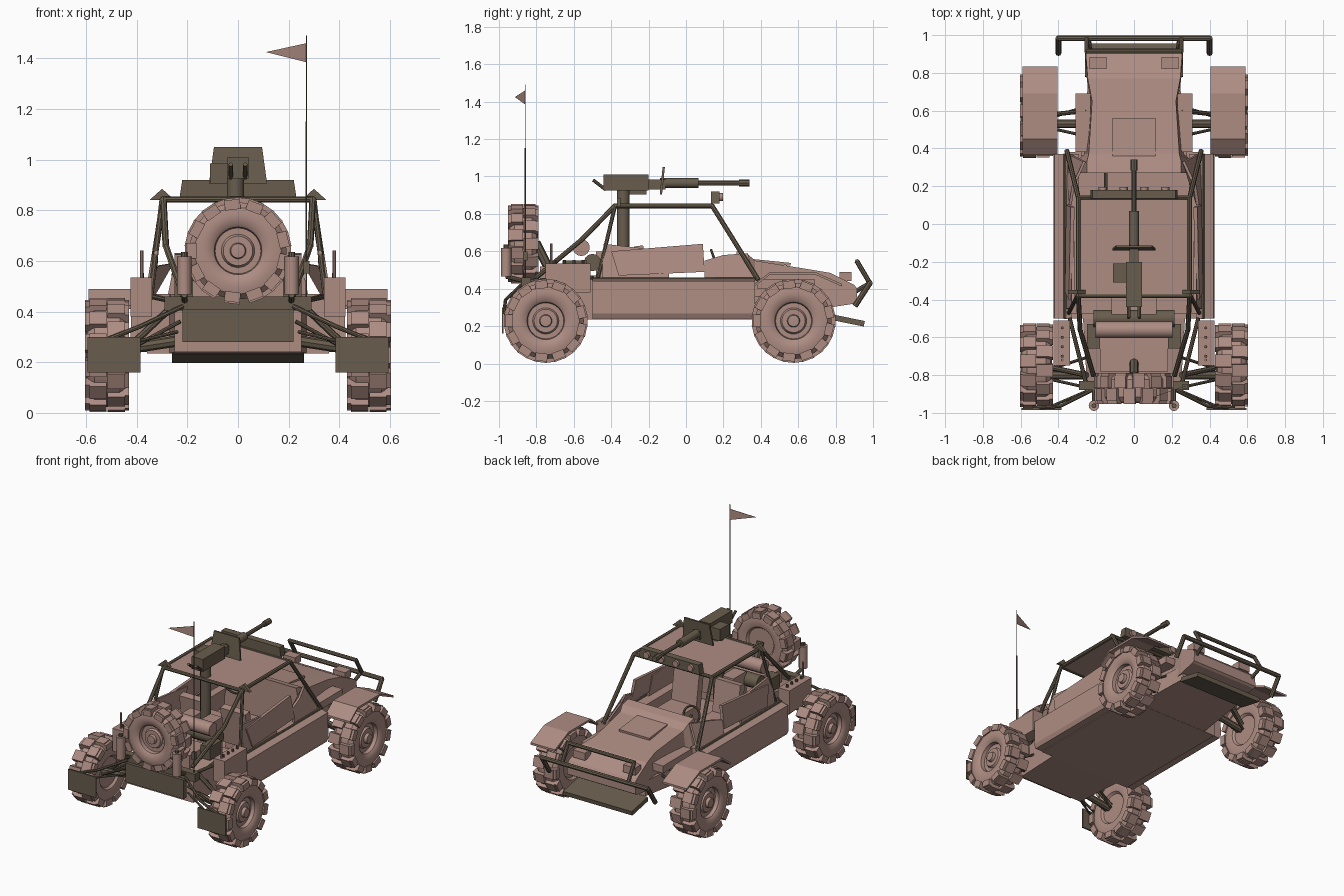
import bpy, bmesh, math
from mathutils import Vector, Matrix

if "Cube" in bpy.data.objects:
    bpy.data.objects.remove(bpy.data.objects["Cube"])


def material(name, col):
    m = bpy.data.materials.new(name)
    m.diffuse_color = (*col, 1)
    m.use_nodes = True
    m.node_tree.nodes["Principled BSDF"].inputs["Base Color"].default_value = m.diffuse_color
    return m


TAN = material("dusty_tan", (0.42, 0.265, 0.225))
OLIVE = material("dark_olive", (0.14, 0.11, 0.075))


def finish(name, bm, mat, smooth=False):
    bmesh.ops.recalc_face_normals(bm, faces=bm.faces)
    me = bpy.data.meshes.new(name)
    bm.to_mesh(me)
    bm.free()
    me.materials.append(mat)
    ob = bpy.data.objects.new(name, me)
    bpy.context.collection.objects.link(ob)
    if smooth:
        bpy.ops.object.select_all(action='DESELECT')
        ob.select_set(True)
        bpy.context.view_layer.objects.active = ob
        bpy.ops.object.shade_smooth_by_angle(angle=math.radians(35))
    return ob


def box(name, lo, hi, mat, rx=0.0):
    """Box between two corners, tilted about x through its centre."""
    lo, hi = Vector(lo), Vector(hi)
    bm = bmesh.new()
    bmesh.ops.create_cube(bm, size=1, matrix=Matrix.Translation((lo + hi) / 2)
                          @ Matrix.Rotation(rx, 4, 'X') @ Matrix.Diagonal((*(hi - lo), 1)))
    return finish(name, bm, mat)


def box_pair(name, lo, hi, mat, rx=0.0):
    box(name + "_right", lo, hi, mat, rx)
    box(name + "_left", (-hi[0], lo[1], lo[2]), (-lo[0], hi[1], hi[2]), mat, rx)


def tube(name, pts, r, mat, sides=8):
    """Straight capped tubes following a path."""
    bm = bmesh.new()
    for a, b in zip(pts, pts[1:]):
        a, b = Vector(a), Vector(b)
        d = b - a
        mx = Matrix.Translation((a + b) / 2) @ d.to_track_quat('Z', 'Y').to_matrix().to_4x4()
        bmesh.ops.create_cone(bm, cap_ends=True, segments=sides, radius1=r, radius2=r,
                              depth=d.length + r * 0.6, matrix=mx)
    return finish(name, bm, mat, sides > 6)


def tube_pair(name, pts, r, mat, sides=8):
    tube(name + "_right", pts, r, mat, sides)
    tube(name + "_left", [(-x, y, z) for x, y, z in pts], r, mat, sides)


def loft(name, sections, mat):
    """Sections are (y, z bottom, z top, half width bottom, half width top)."""
    bm = bmesh.new()
    rings = [[bm.verts.new(p) for p in ((-b, y, z0), (b, y, z0), (t, y, z1), (-t, y, z1))]
             for y, z0, z1, b, t in sections]
    for p, q in zip(rings, rings[1:]):
        for i in range(4):
            j = (i + 1) % 4
            bm.faces.new((p[i], p[j], q[j], q[i]))
    bm.faces.new(rings[0])
    bm.faces.new(rings[-1])
    return finish(name, bm, mat)


def prism(name, pts, offset, mat):
    """Flat polygon pushed along an offset."""
    bm = bmesh.new()
    f = bm.faces.new([bm.verts.new(p) for p in pts])
    g = bmesh.ops.extrude_face_region(bm, geom=[f])
    bmesh.ops.translate(bm, vec=offset, verts=[v for v in g['geom'] if isinstance(v, bmesh.types.BMVert)])
    return finish(name, bm, mat)


def prism_pair(name, pts, offset, mat):
    prism(name + "_right", pts, offset, mat)
    prism(name + "_left", [(-x, y, z) for x, y, z in pts], (-offset[0], offset[1], offset[2]), mat)


# Wheels: turned tyre and hub plus staggered tread lugs
def wheel(name, loc, rot=0.0, scale=1.0):
    prof = [(-.06, 0), (-.06, .10), (-.075, .112), (-.084, .15), (-.076, .182), (-.05, .204),
            (.05, .204), (.076, .182), (.084, .15), (.075, .112), (.065, .10), (.04, .096),
            (.04, .07), (.055, .062), (.055, .034), (.075, .03), (.078, 0)]
    place = Matrix.Translation(loc) @ Matrix.Rotation(rot, 4, 'Z') @ Matrix.Scale(scale, 4)
    bm = bmesh.new()
    vs = [bm.verts.new((x, 0, r)) for x, r in prof]
    es = [bm.edges.new(e) for e in zip(vs, vs[1:])]
    bmesh.ops.spin(bm, geom=vs + es, cent=(0, 0, 0), axis=(1, 0, 0), angle=math.tau, steps=32)
    bmesh.ops.remove_doubles(bm, verts=bm.verts, dist=1e-4)
    bm.transform(place)
    finish(name, bm, TAN, True)
    bm = bmesh.new()
    n = 13
    for s in (-1, 1):
        for k in range(n):
            turn = Matrix.Rotation((k + (0.25 if s > 0 else -0.25)) * math.tau / n, 4, 'X')
            for c, size in (((s * .036, 0, .209), (.068, .066, .028)),
                            ((s * .074, 0, .195), (.026, .066, .042))):
                bmesh.ops.create_cube(bm, size=1, matrix=turn @ Matrix.Translation(c)
                                      @ Matrix.Diagonal((*size, 1)))
    bm.transform(place)
    finish(name + "_lugs", bm, TAN)


for label, y in (("front", .575), ("rear", -.75)):
    wheel(label + "_wheel_right", (.517, y, .228))
    wheel(label + "_wheel_left", (-.517, y, .228), math.pi)
wheel("spare_wheel", (0, -.87, .64), -math.pi / 2, .94)
tube("spare_mount", [(0, -.80, .64), (0, -.72, .48)], .025, OLIVE)

# Lower body, side pods, hood and engine bay
loft("floor_pan", [(-.5, .235, .33, .36, .36), (.38, .235, .33, .36, .36)], TAN)
loft("nose_floor", [(.36, .235, .36, .28, .28), (.78, .26, .36, .24, .24)], TAN)
prism_pair("side_pod", [(.29, -.5, .24), (.412, -.5, .24), (.425, -.5, .268), (.42, -.5, .44),
                        (.36, -.5, .455), (.29, -.5, .45)], (0, .87, 0), TAN)
loft("hood", [(.27, .30, .60, .31, .25), (.33, .30, .585, .31, .25), (.37, .30, .55, .27, .24),
              (.65, .29, .505, .235, .222), (.77, .30, .485, .25, .245),
              (.90, .32, .42, .26, .255), (.915, .33, .40, .26, .255)], TAN)
box("hood_hatch", (-.115, .36, .533), (.115, .56, .548), TAN, -.1)
box_pair("hood_step", (.23, .38, .40), (.31, .69, .45), TAN)
loft("tail_body", [(-.84, .24, .42, .25, .25), (-.5, .235, .47, .27, .27)], TAN)
box("engine", (-.18, -.78, .42), (.18, -.58, .52), TAN)
box("tail_plate", (-.22, -.90, .28), (.22, -.87, .41), OLIVE)
box("tail_beam", (-.29, -.88, .405), (.29, -.83, .46), OLIVE)
box("skid_plate", (-.26, .78, .215), (.26, .955, .245), OLIVE, -.2)
box_pair("head_lamp", (.145, .82, .44), (.235, .885, .49), TAN)

# Front fenders, bent plate
fender = [(.365, .425), (.45, .49), (.69, .49), (.835, .425)]
fender += [(y, z - .014) for y, z in reversed(fender)]
prism_pair("front_fender", [(.405, y, z) for y, z in fender], (.185, 0, 0), TAN)

# Door panels and cab fittings
prism_pair("door_panel", [(.36, -.45, .45), (.33, -.44, .64), (.33, -.09, .60), (.36, -.09, .45)],
           (-.015, 0, 0), TAN)
prism_pair("side_bag", [(.365, -.36, .47), (.345, -.40, .60), (.335, .09, .64), (.36, .10, .49)],
           (-.02, 0, 0), TAN)
prism_pair("cowl_side", [(.36, .10, .45), (.345, .10, .55), (.33, .20, .58), (.27, .33, .59), (.35, .37, .45)],
           (-.015, 0, 0), TAN)
box("rear_bulkhead", (-.33, -.50, .33), (.33, -.47, .47), TAN)
box_pair("seat", (.06, -.22, .33), (.25, .03, .42), TAN)
box_pair("seat_back", (.06, -.26, .38), (.25, -.21, .63), TAN, .15)
box_pair("rear_seat", (.03, -.48, .45), (.12, -.34, .60), TAN)
ring = [(-.15 + .06 * math.cos(a), .155 - .02 * math.sin(a), .55 + .055 * math.sin(a))
        for a in [i * math.tau / 16 for i in range(17)]]
tube("steering_wheel", ring, .007, OLIVE)
tube("steering_column", [(-.15, .155, .55), (-.15, .29, .45)], .01, OLIVE)

# Roll cage and roof
box("roof", (-.285, -.37, .837), (.285, .13, .847), TAN)
tube_pair("cage_side", [(.355, .385, .45), (.295, .14, .843), (.295, -.38, .843), (.285, -.56, .66),
                        (.215, -.80, .46)], .013, OLIVE)
tube_pair("rear_post", [(.30, -.38, .84), (.345, -.47, .46)], .011, OLIVE)
tube_pair("side_rail", [(.365, -.5, .452), (.365, .37, .452)], .009, OLIVE)
tube_pair("tail_rail", [(.34, -.5, .46), (.25, -.86, .44)], .011, OLIVE)
for label, y in (("front", .14), ("rear", -.38)):
    tube("roof_bar_" + label, [(-.295, y, .843), (.295, y, .843)], .012, OLIVE)
prism_pair("roof_corner", [(.25, -.37, .84), (.35, -.37, .84), (.30, -.37, .885)], (0, .02, 0), OLIVE)
loft("light_bar", [(.135, .855, .92, .23, .22), (.18, .855, .92, .23, .22)], OLIVE)
for i in range(4):
    x = -.165 + i * .11
    tube("roof_lamp_%d" % i, [(x, .175, .89), (x, .19, .89)], .022, TAN, 12)

# Gun on pedestal
tube("gun_pedestal", [(-.01, -.335, .40), (-.01, -.335, .92)], .034, OLIVE, 12)
box("gun_receiver", (-.042, -.44, .925), (.042, -.20, 1.01), OLIVE)
box("gun_cradle", (-.025, -.22, .93), (.025, -.11, .985), OLIVE)
tube("gun_sleeve", [(0, -.13, .965), (0, .06, .965)], .027, OLIVE, 12)
tube("gun_barrel", [(0, .06, .965), (0, .31, .965)], .013, OLIVE)
tube("gun_muzzle", [(0, .29, .965), (0, .335, .965)], .019, OLIVE)
prism("gun_shield", [(-.115, -.14, .905), (.115, -.14, .905), (.095, -.125, 1.05), (-.095, -.125, 1.05)],
      (0, .012, 0), OLIVE)
box("ammo_box", (-.11, -.31, .905), (-.04, -.21, .985), OLIVE)
tube_pair("gun_grip", [(.028, -.43, .93), (.028, -.495, .98)], .009, OLIVE)

# Front bumper
tube("bumper_bar", [(-.40, .905, .31), (-.40, .983, .43), (.40, .983, .43), (.40, .905, .31)], .015, OLIVE)
tube("bumper_hoop", [(-.25, .983, .43), (-.25, .915, .545), (.25, .915, .545), (.25, .983, .43)], .013, OLIVE)
tube_pair("bumper_stay", [(.24, .983, .43), (.23, .88, .37)], .012, OLIVE)

# Axles and suspension arms
for label, y in (("front", .53), ("rear", -.80)):
    tube_pair(label + "_axle", [(.2, y, .29), (.46, y, .25)], .022, OLIVE)
    for k, dy in enumerate((-.07, .10)):
        tube_pair("%s_arm_%d" % (label, k), [(.23, y + dy, .36), (.45, y + dy * .3, .24)], .008, OLIVE)
tube_pair("rear_shock", [(.25, -.80, .43), (.44, -.76, .25)], .014, OLIVE)
tube_pair("front_shock", [(.25, .60, .44), (.43, .58, .26)], .012, OLIVE)

# Mud flaps on struts
box_pair("mud_flap", (.385, -.985, .16), (.595, -.975, .30), OLIVE)
tube_pair("flap_strut", [(.22, -.88, .42), (.39, -.965, .34), (.53, -.972, .285)], .009, OLIVE)
tube_pair("flap_brace", [(.24, -.88, .32), (.45, -.97, .27)], .007, OLIVE)

# Rear stowage
box_pair("tool_box", (.34, -.75, .38), (.425, -.51, .535), TAN)
for i in range(4):
    tube_pair("box_latch_%d" % i, [(.38, -.55 - i * .05, .53), (.38, -.55 - i * .05, .55)], .008, OLIVE)
tube_pair("whip_stub", [(.38, -.72, .53), (.38, -.72, .64)], .007, TAN)
tube_pair("canister", [(.212, -.962, .475), (.212, -.962, .61)], .028, TAN, 12)
tube_pair("canister_cap", [(.212, -.962, .61), (.212, -.962, .632)], .013, OLIVE)
tube_pair("canister_arm", [(.212, -.96, .465), (.21, -.86, .44)], .012, OLIVE)
tube("bed_roll", [(-.19, -.56, .62), (.19, -.56, .62)], .045, TAN, 14)
tube("air_tank", [(-.2, -.50, .54), (.2, -.50, .54)], .046, OLIVE, 14)
box_pair("rear_pack", (.18, -.66, .46), (.25, -.53, .55), OLIVE)

# Antenna and flag
tube("antenna_base", [(.27, -.86, .44), (.27, -.86, 1.15)], .0035, OLIVE, 6)
tube("antenna_tip", [(.27, -.86, 1.15), (.27, -.86, 1.49)], .002, OLIVE, 6)
box("antenna_spring", (.258, -.872, .55), (.282, -.848, .60), OLIVE)
prism("flag", [(.27, -.86, 1.385), (.27, -.86, 1.46), (.11, -.915, 1.425)], (0, .003, 0), TAN)
